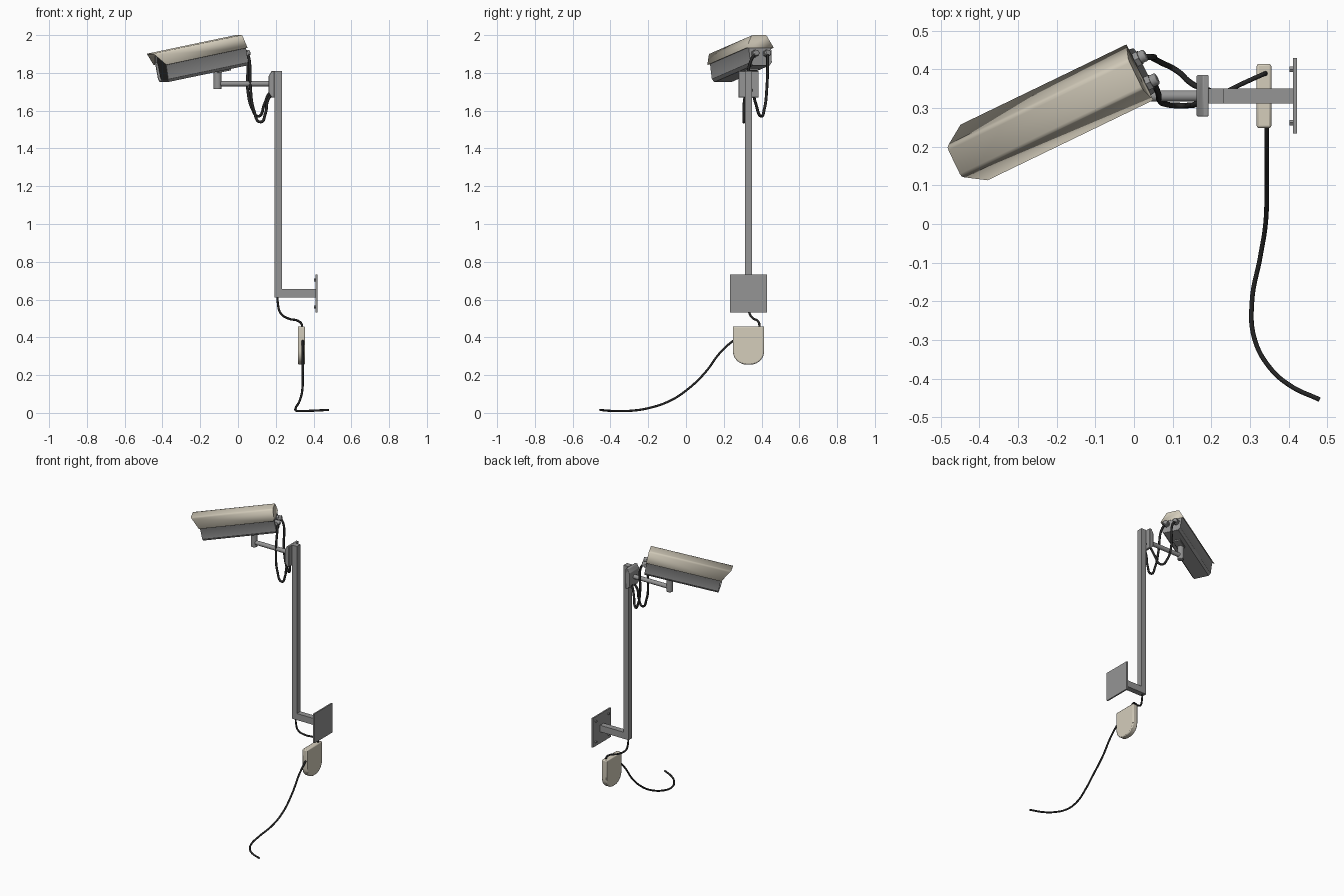
import bpy, bmesh
from math import radians, sin, cos, pi
from mathutils import Matrix, Vector

if "Cube" in bpy.data.objects:
    bpy.data.objects.remove(bpy.data.objects["Cube"])


def material(name, rgb):
    m = bpy.data.materials.new(name)
    m.diffuse_color = (*rgb, 1)
    m.use_nodes = True
    m.node_tree.nodes["Principled BSDF"].inputs["Base Color"].default_value = m.diffuse_color
    return m


BEIGE = material("beige", (0.66, 0.61, 0.50))
BLACK = material("black", (0.02, 0.02, 0.02))
GREY = material("grey", (0.30, 0.30, 0.30))

PY = 0.331  # y of the pole and bracket


def finish(name, bm, mats, matrix=None, bevel=0, segments=2):
    bmesh.ops.recalc_face_normals(bm, faces=bm.faces)
    me = bpy.data.meshes.new(name)
    bm.to_mesh(me)
    bm.free()
    ob = bpy.data.objects.new(name, me)
    bpy.context.collection.objects.link(ob)
    for m in mats:
        me.materials.append(m)
    if matrix:
        ob.matrix_world = matrix
    if bevel:
        b = ob.modifiers.new("bevel", 'BEVEL')
        b.width, b.segments, b.limit_method = bevel, segments, 'ANGLE'
    bpy.ops.object.select_all(action='DESELECT')
    ob.select_set(True)
    bpy.context.view_layer.objects.active = ob
    bpy.ops.object.shade_smooth_by_angle(angle=radians(35))
    return ob


def box(name, lo, hi, mat, matrix=None, bevel=0):
    bm = bmesh.new()
    lo, hi = Vector(lo), Vector(hi)
    bmesh.ops.create_cube(bm, size=1, matrix=Matrix.Translation((lo + hi) / 2)
                          @ Matrix.Diagonal((*(hi - lo), 1)))
    return finish(name, bm, [mat], matrix, bevel)


def prism(name, pts, x0, x1, mats, matrix=None, bevel=0, window=False):
    """Extrude a (y, z) outline along x; window sinks a second-material front panel."""
    bm = bmesh.new()
    a, b = ([bm.verts.new((x, *p)) for p in pts] for x in (x0, x1))
    front = bm.faces.new(a)
    bm.faces.new(b[::-1])
    for i in range(len(pts)):
        j = (i + 1) % len(pts)
        bm.faces.new((a[i], b[i], b[j], a[j]))
    bmesh.ops.recalc_face_normals(bm, faces=bm.faces)
    if window:
        bmesh.ops.inset_region(bm, faces=[front], thickness=0.007)
        bmesh.ops.inset_region(bm, faces=[front], thickness=0.001, depth=-0.012)
        front.material_index = 1
    return finish(name, bm, mats, matrix, bevel)


def cylinder(name, p0, p1, r, mat, matrix=None, sides=24, bevel=0):
    p0, p1 = Vector(p0), Vector(p1)
    d = p1 - p0
    bm = bmesh.new()
    bmesh.ops.create_cone(bm, cap_ends=True, segments=sides, radius1=r, radius2=r, depth=d.length,
                          matrix=Matrix.Translation((p0 + p1) / 2)
                          @ d.to_track_quat('Z', 'Y').to_matrix().to_4x4())
    return finish(name, bm, [mat], matrix, bevel)


def cable(name, pts, r):
    cu = bpy.data.curves.new(name, 'CURVE')
    cu.dimensions = '3D'
    cu.bevel_depth, cu.bevel_resolution, cu.resolution_u = r, 3, 8
    cu.use_fill_caps = True
    sp = cu.splines.new('BEZIER')
    sp.bezier_points.add(len(pts) - 1)
    for bp, p in zip(sp.bezier_points, pts):
        bp.co = p
        bp.handle_left_type = bp.handle_right_type = 'AUTO'
    cu.materials.append(BLACK)
    ob = bpy.data.objects.new(name, cu)
    bpy.context.collection.objects.link(ob)


def mirrored(half):
    return half + [(-y, z) for y, z in reversed(half)]


# Pole, foot arm and wall plate with bolts
box("pole", (0.193, PY - 0.0195, 0.611), (0.232, PY + 0.0195, 1.81), GREY)
box("foot_arm", (0.232, PY - 0.0195, 0.611), (0.412, PY + 0.0195, 0.656), GREY)
box("wall_plate", (0.411, PY - 0.0975, 0.531), (0.421, PY + 0.0975, 0.733), GREY)
for i, (sy, sz) in enumerate([(-1, -1), (-1, 1), (1, -1), (1, 1)]):
    y, z = PY + sy * 0.069, 0.632 + sz * 0.071
    cylinder(f"plate_bolt_{i}", (0.402, y, z), (0.412, y, z), 0.008, GREY, sides=6)

# Bracket: head on the pole, arm and swivel post
head = [(-0.193, 1.67), (-0.178, 1.67), (-0.162, 1.695), (-0.162, 1.783), (-0.178, 1.81), (-0.193, 1.81)]
prism("bracket_head", head, 0.278, 0.385, [GREY], Matrix.Rotation(pi / 2, 4, 'Z'), bevel=0.003)
cylinder("bracket_arm", (-0.108, PY, 1.743), (0.17, PY, 1.743), 0.0145, GREY)
cylinder("swivel_post", (-0.108, PY, 1.714), (-0.108, PY, 1.815), 0.021, GREY, bevel=0.003)

# Camera frame: x runs from the visor tip to the rear, z = 0 is the hood top
CAM = (Matrix.Translation((-0.465, 0.16, 1.902)) @ Matrix.Rotation(radians(25.8), 4, 'Z')
       @ Matrix.Rotation(radians(-10.7), 4, 'Y'))

# Hood: folded sheet with slanted front edge and closed rear
prof = mirrored([(0.080, -0.068), (0.048, -0.010), (0.045, -0.005), (0.041, -0.0015), (0.034, 0)])
bm = bmesh.new()
fr = [bm.verts.new((-z * 0.67, y, z)) for y, z in prof]
re = [bm.verts.new((0.53, y, z)) for y, z in prof]
for i in range(len(prof) - 1):
    bm.faces.new((fr[i], fr[i + 1], re[i + 1], re[i]))
bm.faces.new(re)
hood = finish("hood", bm, [BEIGE], CAM)
s = hood.modifiers.new("thickness", 'SOLIDIFY')
s.thickness, s.offset = 0.004, -1

# Camera body with dark front window, mount plate and rear cable glands
body = mirrored([(0.041, -0.006), (0.071, -0.062), (0.066, -0.070), (0.063, -0.146), (0.050, -0.163)])
prism("camera_body", body, 0.05, 0.528, [GREY, BLACK], CAM, window=True)
box("mount_plate", (0.36, -0.025, -0.173), (0.44, 0.025, -0.160), GREY, CAM, bevel=0.002)
for side in (-1, 1):
    y = side * 0.034
    cylinder(f"gland_nut_{side}", (0.525, y, -0.10), (0.541, y, -0.10), 0.021, GREY, CAM, sides=6)
    cylinder(f"gland_cap_{side}", (0.538, y, -0.10), (0.558, y, -0.10), 0.016, GREY, CAM, bevel=0.004)

# Looping cables from the glands to the bracket head
for name, y, pts in [
    ("loop_cable_left", 0.034, [(0.043, 0.432, 1.875), (0.050, 0.428, 1.72), (0.075, 0.415, 1.61),
                                (0.108, 0.398, 1.57), (0.14, 0.37, 1.635), (0.165, 0.355, 1.69),
                                (0.195, 0.345, 1.71)]),
    ("loop_cable_right", -0.034, [(0.060, 0.345, 1.868), (0.066, 0.32, 1.72), (0.085, 0.309, 1.60),
                                  (0.12, 0.306, 1.54), (0.145, 0.307, 1.585), (0.16, 0.31, 1.66),
                                  (0.195, 0.325, 1.70)])]:
    cable(name, [CAM @ Vector((0.545, y, -0.10))] + pts, 0.0075)

# Junction box: flat top, rounded bottom
w, r, top, bot = 0.083, 0.072, 0.458, 0.256
half = [(w, top)] + [(w - r + r * cos(a), bot + r - r * sin(a)) for a in (pi / 2 * i / 8 for i in range(9))]
prism("junction_box", [(PY + y, z) for y, z in mirrored(half)], 0.317, 0.355, [BEIGE], bevel=0.006)

# Cables at the foot
cable("pole_cable", [(0.210, PY, 0.63), (0.211, PY, 0.58), (0.226, 0.336, 0.527), (0.268, 0.357, 0.499),
                     (0.318, 0.38, 0.487), (0.337, 0.388, 0.470), (0.340, 0.389, 0.445)], 0.006)
cable("ground_cable", [(0.342, 0.265, 0.390), (0.343, 0.245, 0.378), (0.343, 0.18, 0.318), (0.343, 0.10, 0.212),
                       (0.340, 0.0, 0.118), (0.326, -0.087, 0.063), (0.305, -0.20, 0.025), (0.311, -0.295, 0.011),
                       (0.350, -0.37, 0.010), (0.404, -0.418, 0.012), (0.48, -0.454, 0.016)], 0.006)
